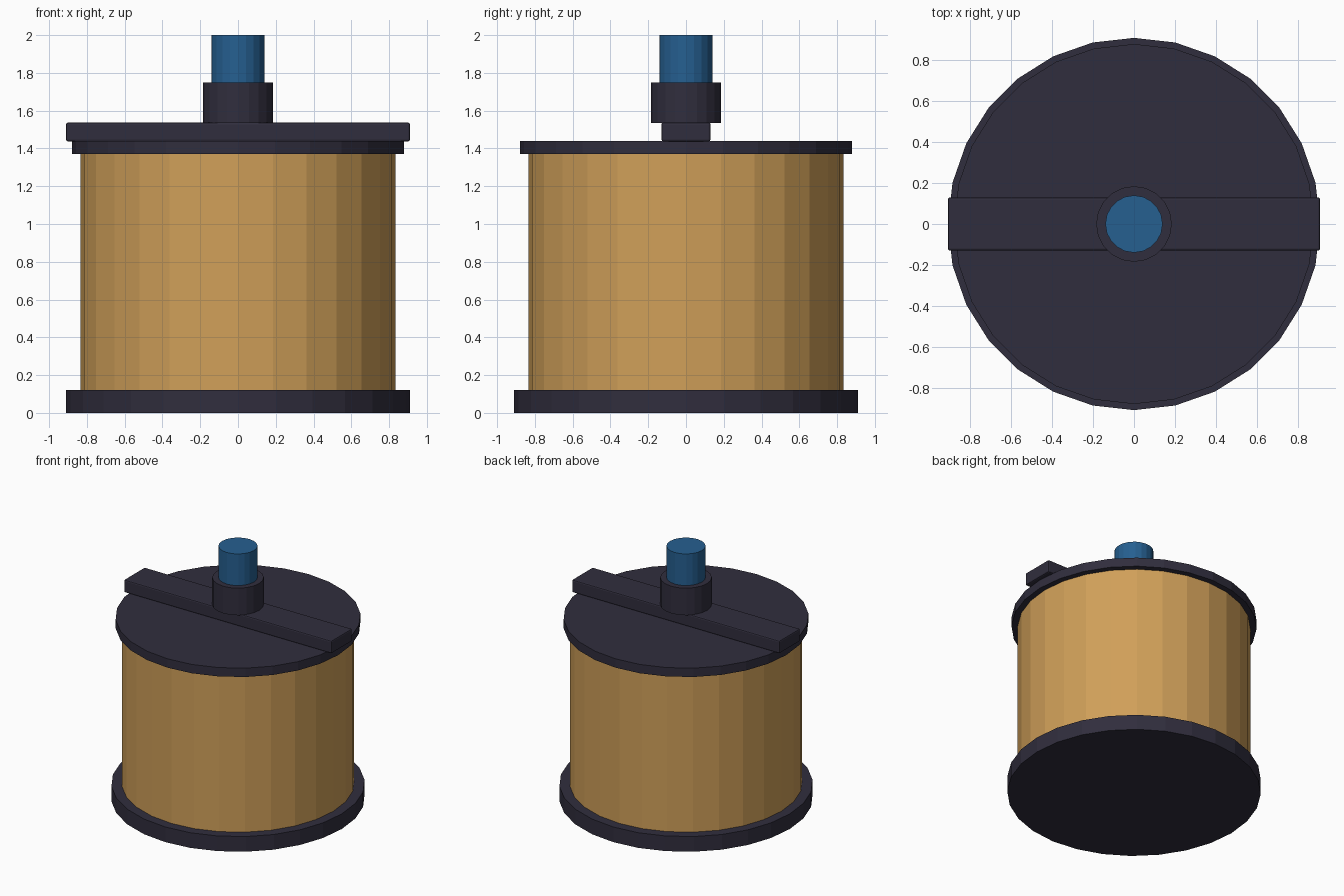
import bpy

if "Cube" in bpy.data.objects:
    bpy.data.objects.remove(bpy.data.objects["Cube"], do_unlink=True)


def make_material(name, rgb):
    mat = bpy.data.materials.new(name)
    mat.use_nodes = True
    color = (*rgb, 1)
    mat.diffuse_color = color
    mat.node_tree.nodes["Principled BSDF"].inputs["Base Color"].default_value = color
    return mat


charcoal = make_material("charcoal", (0.030, 0.027, 0.047))
copper = make_material("copper", (0.63, 0.35, 0.10))
blue = make_material("blue", (0.019, 0.115, 0.28))


def disc(name, radius, bottom, top, mat, sides):
    """Flat-sided upright cylinder between two heights."""
    bpy.ops.mesh.primitive_cylinder_add(
        vertices=sides, radius=radius, depth=top - bottom,
        location=(0, 0, (bottom + top) / 2))
    obj = bpy.context.object
    obj.name = name
    obj.data.materials.append(mat)
    return obj


# Body: base flange, drum and lid
disc("base_flange", 0.91, 0, 0.12, charcoal, 28)
disc("drum", 0.835, 0.12, 1.37, copper, 28)
disc("lid", 0.88, 1.37, 1.44, charcoal, 28)

# Crossbar over the lid, with softened edges
bpy.ops.mesh.primitive_cube_add(size=1, location=(0, 0, 1.4875))
bar = bpy.context.object
bar.name = "crossbar"
bar.scale = (1.82, 0.26, 0.1)
bpy.ops.object.transform_apply(location=False, rotation=False, scale=True)
bar.data.materials.append(charcoal)
bevel = bar.modifiers.new("soft_edges", "BEVEL")
bevel.width = 0.01
bevel.segments = 2

# Collar and shaft
disc("collar", 0.185, 1.535, 1.75, charcoal, 20)
disc("shaft", 0.14, 1.7, 2.0, blue, 20)
